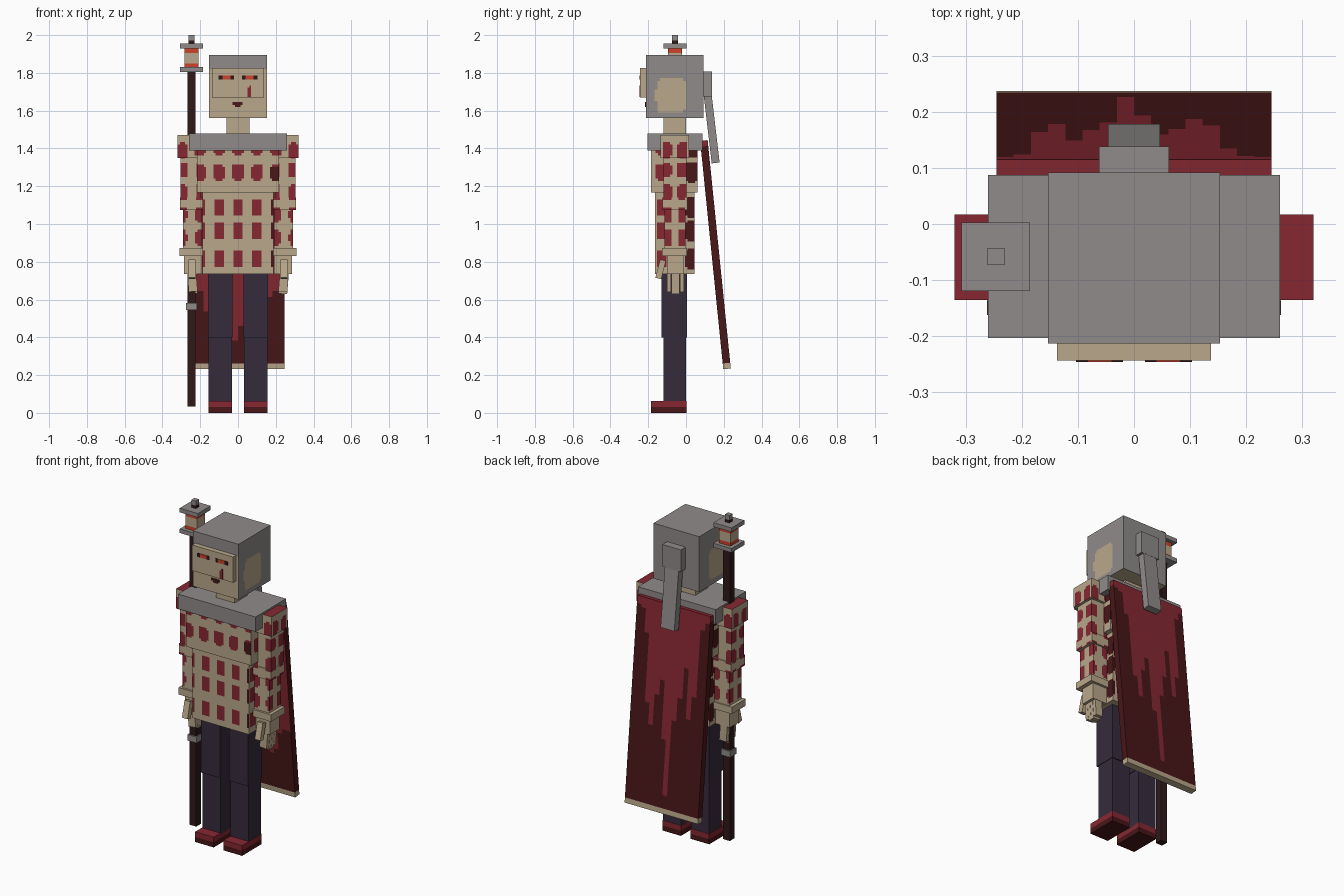
import bpy, bmesh, math
from mathutils import Matrix, Vector

cube = bpy.data.objects.get("Cube")
if cube:
    bpy.data.objects.remove(cube, do_unlink=True)


def material(name, rgb):
    m = bpy.data.materials.new(name)
    m.use_nodes = True
    col = tuple((c / 255) ** 2.2 for c in rgb) + (1.0,)
    m.diffuse_color = col
    m.node_tree.nodes["Principled BSDF"].inputs["Base Color"].default_value = col
    return m


MATS = [material("sand", (184, 166, 138)), material("crimson", (134, 44, 53)),
        material("dark red", (74, 29, 30)), material("iron grey", (142, 138, 136)),
        material("navy cloth", (57, 47, 62)), material("dark wood", (50, 31, 32)),
        material("ember", (205, 68, 48))]
SAND, RED, DARK, GREY, NAVY, WOOD, EMBER = range(len(MATS))


def box(name, lo, hi, mat=SAND, rule=None, cell=None, tilt=0.0, axis="X"):
    """Box from corner lo to corner hi; rule(centre, normal) colours its grid cells."""
    lo, hi = Vector(lo), Vector(hi)
    bm = bmesh.new()
    for a in range(3):
        u, v = (a + 1) % 3, (a + 2) % 3
        nu, nv = [max(1, round((hi[k] - lo[k]) / cell)) if cell else 1 for k in (u, v)]
        for side in (0, 1):
            normal = Vector((0, 0, 0))
            normal[a] = 2 * side - 1
            grid = []
            for i in range(nu + 1):
                row = []
                for j in range(nv + 1):
                    p = Vector((0, 0, 0))
                    p[a] = hi[a] if side else lo[a]
                    p[u] = lo[u] + (hi[u] - lo[u]) * i / nu
                    p[v] = lo[v] + (hi[v] - lo[v]) * j / nv
                    row.append(bm.verts.new(p))
                grid.append(row)
            for i in range(nu):
                for j in range(nv):
                    q = [grid[i][j], grid[i + 1][j], grid[i + 1][j + 1], grid[i][j + 1]]
                    f = bm.faces.new(q if side else q[::-1])
                    f.material_index = rule(f.calc_center_median(), normal) if rule else mat
    bmesh.ops.remove_doubles(bm, verts=bm.verts, dist=1e-5)
    centre = (lo + hi) / 2
    bm.transform(Matrix.Translation(-centre))
    mesh = bpy.data.meshes.new(name)
    bm.to_mesh(mesh)
    bm.free()
    for m in MATS:
        mesh.materials.append(m)
    ob = bpy.data.objects.new(name, mesh)
    ob.location = centre
    ob.rotation_euler["XYZ".index(axis)] = tilt
    bpy.context.collection.objects.link(ob)
    return ob


def pair(name, lo, hi, tilt=0.0, axis="X", **kw):
    """Left part and its mirror on the right."""
    box("left_" + name, lo, hi, tilt=tilt, axis=axis, **kw)
    box("right_" + name, (-hi[0], lo[1], lo[2]), (-lo[0], hi[1], hi[2]),
        tilt=tilt if axis == "X" else -tilt, axis=axis, **kw)


def spot(u, v, columns, rows, w=0.028, h=0.043):
    """True inside a rounded patch of the checked cloth."""
    return any(abs((u - c) / w) ** 4 + abs((v - r) / h) ** 4 < 1 for c in columns for r in rows)


# Checked cloth
TORSO_ROWS = (0.815, 0.963, 1.088, 1.275, 1.405)
ARM_ROWS = (0.93, 1.05, 1.17, 1.285, 1.39)


def torso_rule(p, n):
    if n.z:
        return SAND
    if n.x:
        if spot(p.y, p.z, (0.03,), TORSO_ROWS, 0.035, 0.055):
            return DARK
        return RED if spot(p.y, p.z, (-0.13, -0.05), TORSO_ROWS) else SAND
    if spot(p.x, p.z, (-0.2, -0.1, 0, 0.1, 0.2), TORSO_ROWS):
        return DARK if p.x > 0.15 and p.z < 1.3 else RED
    return SAND


def arm_rule(p, n):
    if n.z:
        return RED if p.z > 1.4 else SAND
    if n.x:
        hit = spot(p.y, p.z, (-0.1, -0.02), ARM_ROWS, 0.024, 0.042)
    else:
        hit = spot(abs(p.x), p.z, (0.2, 0.295), ARM_ROWS, 0.024, 0.042)
    return RED if hit else SAND


box("chest", (-0.218, -0.185, 1.167), (0.218, 0.06, 1.40), rule=torso_rule, cell=0.0125)
box("belly", (-0.188, -0.165, 0.735), (0.188, 0.045, 1.18), rule=torso_rule, cell=0.0125)
box("collar", (-0.26, -0.203, 1.39), (0.26, 0.087, 1.48), GREY)
box("neck", (-0.062, -0.12, 1.47), (0.062, 0, 1.57))

# Arms and hands
pair("shoulder", (0.19, -0.135, 1.35), (0.32, 0.017, 1.47), rule=arm_rule, cell=0.0125)
pair("upper_arm", (0.195, -0.12, 1.10), (0.305, 0.002, 1.36), rule=arm_rule, cell=0.0125)
pair("elbow", (0.187, -0.125, 1.075), (0.307, 0.008, 1.14), rule=arm_rule, cell=0.0125)
pair("forearm", (0.19, -0.115, 0.86), (0.29, -0.002, 1.08), rule=arm_rule, cell=0.0125)
pair("cuff", (0.16, -0.127, 0.83), (0.31, 0.005, 0.872))
pair("palm", (0.19, -0.10, 0.735), (0.285, -0.01, 0.83))
for k in range(4):
    y = -0.1 + 0.0225 * k
    pair(f"finger_{k + 1}", (0.218, y, 0.63 + 0.012 * (k % 3 == 0)),
         (0.265, y + 0.021, 0.75), tilt=0.08, axis="Y")
pair("thumb", (0.225, -0.15, 0.71), (0.262, -0.118, 0.81), tilt=-0.25, axis="X")


# Legs and shoes
def shoe_rule(p, n):
    return RED if p.z > 0.03 else DARK


pair("thigh", (0.03, -0.13, 0.40), (0.158, 0.005, 0.74), mat=NAVY)
pair("shin", (0.033, -0.12, 0.055), (0.155, 0, 0.41), mat=NAVY)
pair("shoe", (0.033, -0.185, 0), (0.157, 0.002, 0.062), rule=shoe_rule, cell=0.031)


# Hooded head with bare face and ear patches
def head_rule(p, n):
    if n.y < 0:
        return GREY if p.z > 1.825 else SAND
    if n.x:
        return SAND if spot(p.y, p.z, (-0.08,), (1.68,), 0.08, 0.095) else GREY
    return SAND if n.z < 0 else GREY


box("head", (-0.153, -0.213, 1.56), (0.153, 0.092, 1.895), rule=head_rule, cell=0.0152)
box("face_plate", (-0.137, -0.243, 1.67), (0.137, -0.212, 1.825))
pair("eye", (0.04, -0.246, 1.765), (0.082, -0.242, 1.787), mat=EMBER)
pair("inner_eye", (0.02, -0.246, 1.765), (0.04, -0.242, 1.787), mat=WOOD)
pair("outer_eye", (0.082, -0.246, 1.765), (0.103, -0.242, 1.787), mat=WOOD)
box("cheek_mark", (0.049, -0.246, 1.672), (0.07, -0.242, 1.722), RED)
box("cheek_mark_top", (0.06, -0.246, 1.722), (0.07, -0.242, 1.732), RED)
box("mouth", (-0.028, -0.216, 1.63), (0.024, -0.212, 1.645), DARK)
box("lower_lip", (-0.017, -0.216, 1.62), (0.014, -0.212, 1.63), DARK)
box("hood_knot", (-0.062, 0.085, 1.675), (0.062, 0.138, 1.808), GREY)
box("hood_tail", (-0.046, 0.114, 1.322), (0.046, 0.156, 1.70), GREY, tilt=0.117)

# Cape with dripping stain, one drip length per column
DRIPS = (1.4, 1.36, 0.95, 0.82, 1.1, 0.92, 0.78, 0.34, 0.66, 1.0, 0.9, 0.72, 0.85, 1.25, 1.38, 1.4)


def cape_rule(p, n):
    if p.z < 0.265:
        return SAND
    if n.z or p.z > 1.42:
        return RED
    if n.x:
        return DARK
    drip = DRIPS[min(15, int((p.x + 0.245) / 0.49 * 16))]
    if n.y < 0:
        return RED if p.z > 0.3 + 0.25 * drip else DARK
    return RED if p.z > drip else DARK


box("cape", (-0.245, 0.136, 0.23), (0.245, 0.176, 1.445), rule=cape_rule, cell=0.0153, tilt=0.101)

# Staff with lantern head
SX, SY = -0.246, -0.058


def staff_part(name, half, z0, z1, mat):
    box(name, (SX - half, SY - half, z0), (SX + half, SY + half, z1), mat)


staff_part("staff_pole", 0.022, 0.035, 1.81, WOOD)
staff_part("staff_ring", 0.03, 0.545, 0.582, GREY)
staff_part("lantern_base", 0.061, 1.805, 1.83, GREY)
staff_part("lantern_lower_glow", 0.038, 1.83, 1.85, EMBER)
staff_part("lantern_body", 0.038, 1.85, 1.905, SAND)
staff_part("lantern_upper_glow", 0.038, 1.905, 1.93, EMBER)
staff_part("lantern_roof", 0.061, 1.93, 1.955, GREY)
staff_part("lantern_stem", 0.015, 1.955, 1.972, WOOD)
staff_part("lantern_tip", 0.015, 1.972, 2.0, GREY)
